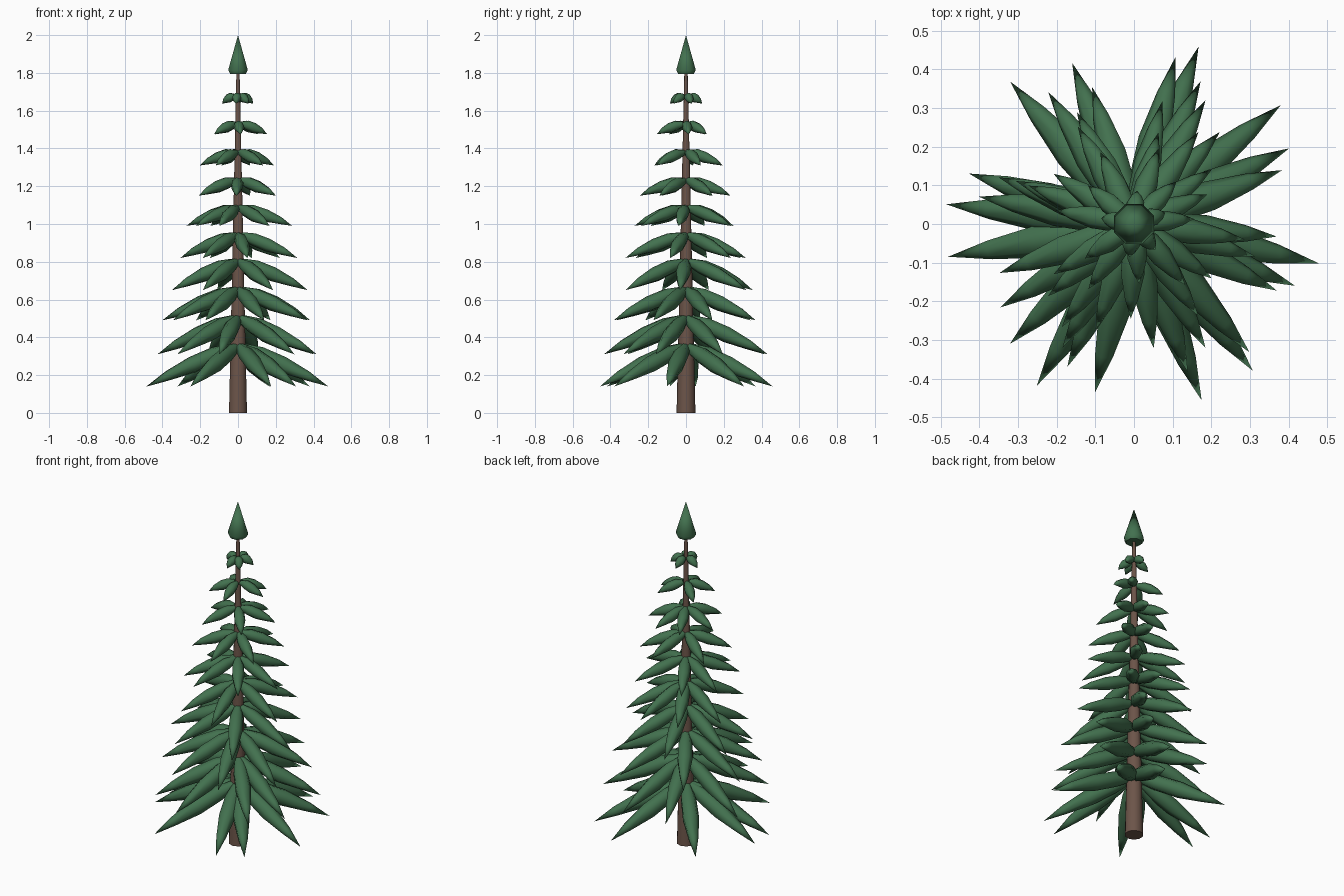
import bpy, bmesh, math
from mathutils import Vector

if "Cube" in bpy.data.objects:
    bpy.data.objects.remove(bpy.data.objects["Cube"])


def material(name, col):
    m = bpy.data.materials.new(name)
    m.diffuse_color = (*col, 1)
    m.use_nodes = True
    m.node_tree.nodes["Principled BSDF"].inputs["Base Color"].default_value = m.diffuse_color
    return m


GREEN = material("needle green", (0.055, 0.165, 0.078))
BROWN = material("bark brown", (0.15, 0.09, 0.067))


def loft(bm, start, end, rings, sides):
    """Skin round rings (fraction along axis, radius, sag) from start to end."""
    axis = end - start
    side = axis.cross(Vector((0, 0, 1)))
    side = side.normalized() if side.length > 1e-6 else Vector((1, 0, 0))
    up = side.cross(axis).normalized()
    loops = []
    for t, r, sag in rings:
        c = start + axis * t + up * sag
        if r == 0:
            loops.append([bm.verts.new(c)])
        else:
            loops.append([bm.verts.new(c + r * (side * math.cos(a) + up * math.sin(a)))
                          for a in (math.tau * (i + 0.5) / sides for i in range(sides))])
    for a, b in zip(loops, loops[1:]):
        for i in range(sides):
            j = (i + 1) % sides
            if len(b) == 1:
                bm.faces.new((a[i], a[j], b[0]))
            else:
                bm.faces.new((a[i], a[j], b[j], b[i]))
    bm.faces.new(loops[0][::-1])
    if len(loops[-1]) > 1:
        bm.faces.new(loops[-1])


def finish(bm, name, mat, angle):
    bmesh.ops.recalc_face_normals(bm, faces=bm.faces)
    me = bpy.data.meshes.new(name)
    bm.to_mesh(me)
    bm.free()
    me.materials.append(mat)
    ob = bpy.data.objects.new(name, me)
    bpy.context.collection.objects.link(ob)
    bpy.ops.object.select_all(action='DESELECT')
    ob.select_set(True)
    bpy.context.view_layer.objects.active = ob
    bpy.ops.object.shade_smooth_by_angle(angle=math.radians(angle))


# trunk: tapered pole
bm = bmesh.new()
loft(bm, Vector((0, 0, 0)), Vector((0, 0, 1.84)), [(0, 0.05, 0), (1, 0.008, 0)], 10)
finish(bm, "trunk", BROWN, 50)

# branch tiers: tip radius, root z, tip z, thickness, branch directions in degrees
TIERS = [
    (0.488, 0.350, 0.14, 0.045, (39, 70, 131, 174, 190, 239, 291, 309, 348)),
    (0.446, 0.500, 0.31, 0.043, (26, 76, 111, 163, 224, 257, 312, 339)),
    (0.407, 0.650, 0.49, 0.041, (20, 65, 123, 170, 212, 245, 290, 335)),
    (0.370, 0.800, 0.65, 0.039, (60, 107, 161, 200, 240, 300, 355)),
    (0.325, 0.940, 0.82, 0.036, (47, 77, 117, 160, 235, 279, 345)),
    (0.290, 1.085, 0.99, 0.034, (55, 120, 160, 220, 250, 305, 352)),
    (0.245, 1.230, 1.15, 0.032, (35, 75, 148, 212, 268, 325)),
    (0.205, 1.380, 1.31, 0.030, (22, 72, 115, 170, 235, 310)),
    (0.155, 1.530, 1.475, 0.027, (5, 45, 140, 215, 275)),
    (0.086, 1.680, 1.637, 0.024, (20, 85, 170, 262, 310)),
]
for n, (reach, z0, z1, r, angles) in enumerate(TIERS):
    bm = bmesh.new()
    sag = 0.006
    rings = [(0, r * 0.5, 0), (0.22, r * 0.95, sag), (0.48, r, sag),
             (0.76, r * 0.58, sag), (1, 0, 0)]
    for a in angles:
        d = Vector((math.cos(math.radians(a)), math.sin(math.radians(a)), 0))
        loft(bm, d * 0.015 + Vector((0, 0, z0)), d * reach + Vector((0, 0, z1)), rings, 7)
    finish(bm, f"branch_tier_{n + 1}", GREEN, 60)

# crown: pointed top with a small bevelled foot
bm = bmesh.new()
loft(bm, Vector((0, 0, 1.795)), Vector((0, 0, 2.0)),
     [(0, 0.045, 0), (0.1, 0.056, 0), (1, 0, 0)], 8)
finish(bm, "crown", GREEN, 50)
